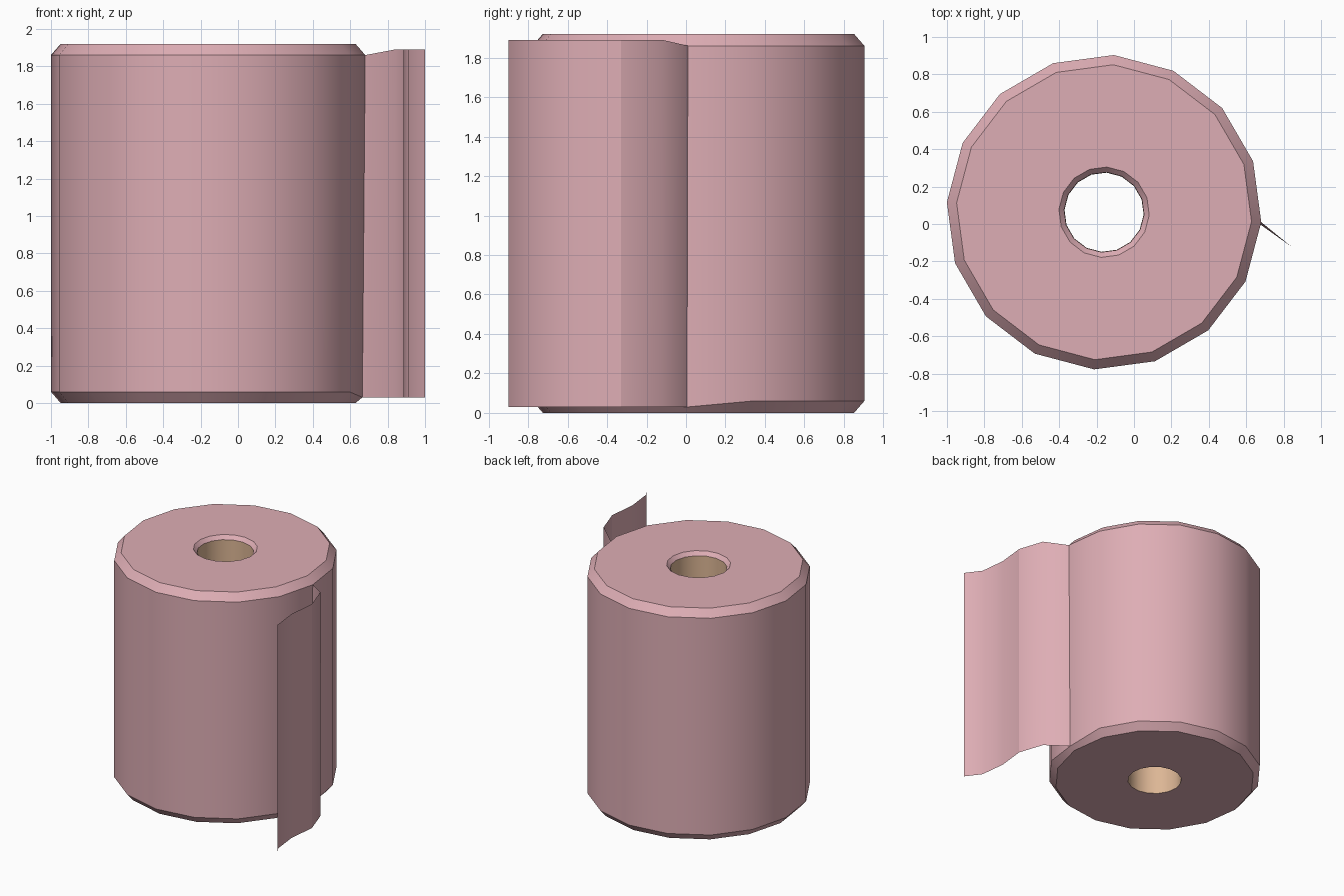
import bpy, bmesh
from math import cos, sin, radians

if "Cube" in bpy.data.objects:
    bpy.data.objects.remove(bpy.data.objects["Cube"])

CX, CY, SIDES, TURN = -0.16, 0.063, 16, -3.6


def material(name, color):
    m = bpy.data.materials.new(name)
    m.diffuse_color = (*color, 1)
    m.use_nodes = True
    m.node_tree.nodes["Principled BSDF"].inputs["Base Color"].default_value = m.diffuse_color
    return m


def finish(bm, name, mat, angle):
    mesh = bpy.data.meshes.new(name)
    bm.to_mesh(mesh)
    bm.free()
    obj = bpy.data.objects.new(name, mesh)
    bpy.context.collection.objects.link(obj)
    mesh.materials.append(mat)
    bpy.ops.object.select_all(action='DESELECT')
    obj.select_set(True)
    bpy.context.view_layer.objects.active = obj
    bpy.ops.object.shade_smooth_by_angle(angle=radians(angle))
    return obj


def lathe(profile):
    """Revolve (radius, z) points around the roll axis."""
    bm = bmesh.new()
    rings = []
    for r, z in profile:
        ring = []
        for i in range(SIDES):
            a = radians(TURN + 360 * i / SIDES)
            ring.append(bm.verts.new((CX + r * cos(a), CY + r * sin(a), z)))
        rings.append(ring)
    for lo, hi in zip(rings, rings[1:]):
        for i in range(SIDES):
            j = (i + 1) % SIDES
            bm.faces.new((lo[i], lo[j], hi[j], hi[i]))
    return bm, rings


paper = material("paper_pink", (0.73, 0.42, 0.46))
card = material("cardboard", (0.72, 0.47, 0.30))

# Wound paper: bottom face, chamfered outside, top face, bevelled hole rim
bm, rings = lathe([(0.212, 0), (0.79, 0), (0.842, 0.06), (0.842, 1.86),
                   (0.79, 1.92), (0.242, 1.92), (0.214, 1.89)])
# The sheet tugs the lower rim out of line where it leaves the roll
rings[2][0].co = (0.665, 0.005, 0.03)
finish(bm, "paper_roll", paper, 30)

# Cardboard tube lining the hole, facing inwards
bm, _ = lathe([(0.214, 1.89), (0.212, 0)])
finish(bm, "cardboard_core", card, 30)

# Loose sheet hanging off the roll, wavy in plan
path = [(0.68, 0.01), (0.84, -0.12), (0.91, -0.33),
        (0.885, -0.56), (0.91, -0.78), (1.0, -0.9)]
bm = bmesh.new()
low = [bm.verts.new((x, y, 0.03)) for x, y in path]
high = [bm.verts.new((x, y, 1.89)) for x, y in path]
low[0].co = (0.665, 0.005, 0.03)
high[0].co.z = 1.86
for i in range(len(path) - 1):
    bm.faces.new((low[i + 1], low[i], high[i], high[i + 1]))
# Perforation fold between the two squares
bm.edges.get((low[2], high[2])).smooth = False
finish(bm, "loose_sheet", paper, 40)
